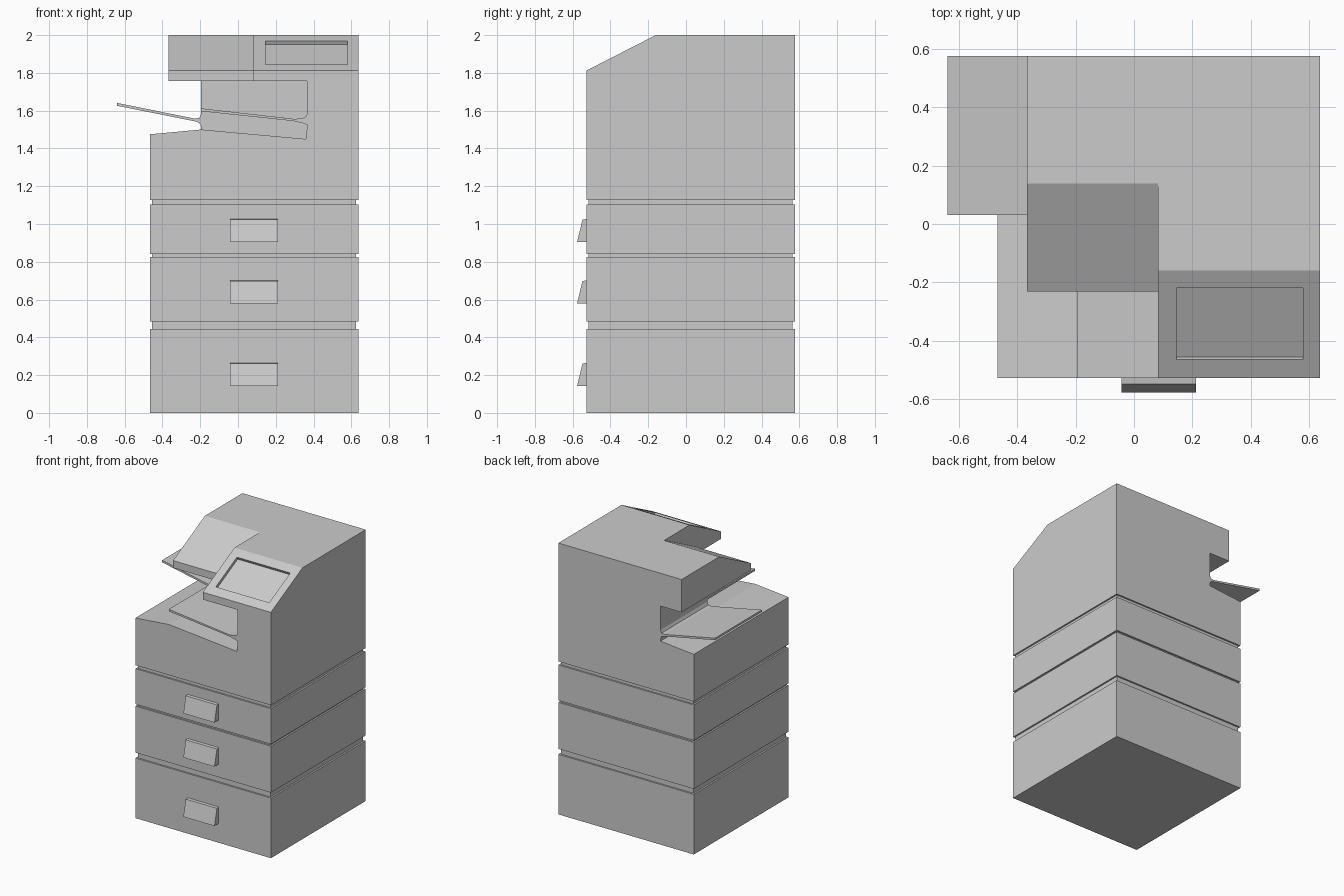
import bpy, bmesh

if "Cube" in bpy.data.objects:
    bpy.data.objects.remove(bpy.data.objects["Cube"])

XL, XR = -0.467, 0.638      # body sides
YF, YB = -0.528, 0.576      # body front / back


def prism(name, pts, axis, a, b):
    """Extrude a profile: axis 'Y' takes (x, z) points, axis 'X' takes (y, z)."""
    def place(p, d):
        return (p[0], d, p[1]) if axis == 'Y' else (d, p[0], p[1])
    bm = bmesh.new()
    lo = [bm.verts.new(place(p, a)) for p in pts]
    hi = [bm.verts.new(place(p, b)) for p in pts]
    bm.faces.new(lo)
    bm.faces.new(hi)
    n = len(pts)
    for i in range(n):
        j = (i + 1) % n
        bm.faces.new((lo[i], lo[j], hi[j], hi[i]))
    bmesh.ops.recalc_face_normals(bm, faces=bm.faces)
    me = bpy.data.meshes.new(name)
    bm.to_mesh(me)
    bm.free()
    ob = bpy.data.objects.new(name, me)
    bpy.context.collection.objects.link(ob)
    return ob


def box(name, x0, x1, y0, y1, z0, z1):
    return prism(name, [(x0, z0), (x1, z0), (x1, z1), (x0, z1)], 'Y', y0, y1)


def cut(target, cutter):
    cutter.hide_render = True
    mod = target.modifiers.new("cut", 'BOOLEAN')
    mod.operation = 'DIFFERENCE'
    mod.solver = 'EXACT'
    mod.object = cutter
    bpy.context.view_layer.objects.active = target
    bpy.ops.object.modifier_apply(modifier=mod.name)
    bpy.data.objects.remove(cutter)


# Drawers with recessed gaps above each one
levels = [("bottom", 0.0, 0.443, 0.483), ("middle", 0.483, 0.826, 0.84),
          ("top", 0.84, 1.102, 1.127)]
for label, z0, z1, z2 in levels:
    box(label + "_drawer", XL, XR, YF, YB, z0, z1)
    g = 0.012
    box(label + "_gap", XL + g, XR - g, YF + g, YB - g, z1, z2)

# Wedge drawer handles
for label, z in (("bottom", 0.142), ("middle", 0.579), ("top", 0.904)):
    prism(label + "_handle", [(YF, z), (-0.577, z), (-0.548, z + 0.119), (YF, z + 0.122)],
          'X', -0.042, 0.212)

# Upper body with sloped front edge
body = prism("upper_body", [(YF, 1.127), (YB, 1.127), (YB, 2.0), (-0.16, 2.0), (YF, 1.812)],
             'X', XL, XR)

# Open left side under the overhanging scanner head
cut(body, prism("side_cutter", [(-0.6, 1.463), (XL, 1.475), (-0.195, 1.5), (-0.195, 1.758),
                                (-0.367, 1.758), (-0.367, 2.1), (-0.6, 2.1)], 'Y', -0.7, 0.7))
# Front output bay
cut(body, prism("bay_cutter", [(-0.215, 1.53), (-0.195, 1.5), (0.36, 1.45), (0.366, 1.52),
                               (0.366, 1.758), (-0.215, 1.758)], 'Y', -0.7, 0.03))
# Set-back slope left of the control panel
cut(body, prism("slope_cutter", [(-0.7, 1.7), (-0.232, 1.7), (-0.232, 1.812), (0.138, 2.0),
                                 (0.138, 2.1), (-0.7, 2.1)], 'X', -0.6, 0.083))
# Recessed screen in the sloped control panel
s = (2.0 - 1.812) / (-0.16 - YF)
ny, nz = -s / (1 + s * s) ** 0.5, 1 / (1 + s * s) ** 0.5


def on_panel(y, d):
    return (y + ny * d, 1.812 + s * (y - YF) + nz * d)


cut(body, prism("screen_cutter", [on_panel(-0.465, -0.021), on_panel(-0.22, -0.021),
                                  on_panel(-0.22, 0.1), on_panel(-0.465, 0.1)],
                'X', 0.145, 0.58))

# Inner tray across the bay, flared where it meets the wall
prism("inner_tray", [(-0.195, 1.612), (0.3, 1.556), (0.34, 1.56), (0.358, 1.568), (0.366, 1.582),
                     (0.366, 1.525), (0.345, 1.533), (0.295, 1.545), (-0.195, 1.597)],
      'Y', YF, 0.03)

# Outer tray sticking out to the left at the rear
prism("outer_tray", [(-0.64, 1.641), (-0.225, 1.557), (-0.205, 1.562), (-0.195, 1.582),
                     (-0.195, 1.517), (-0.205, 1.535), (-0.225, 1.543), (-0.64, 1.626)],
      'Y', 0.03, YB)
